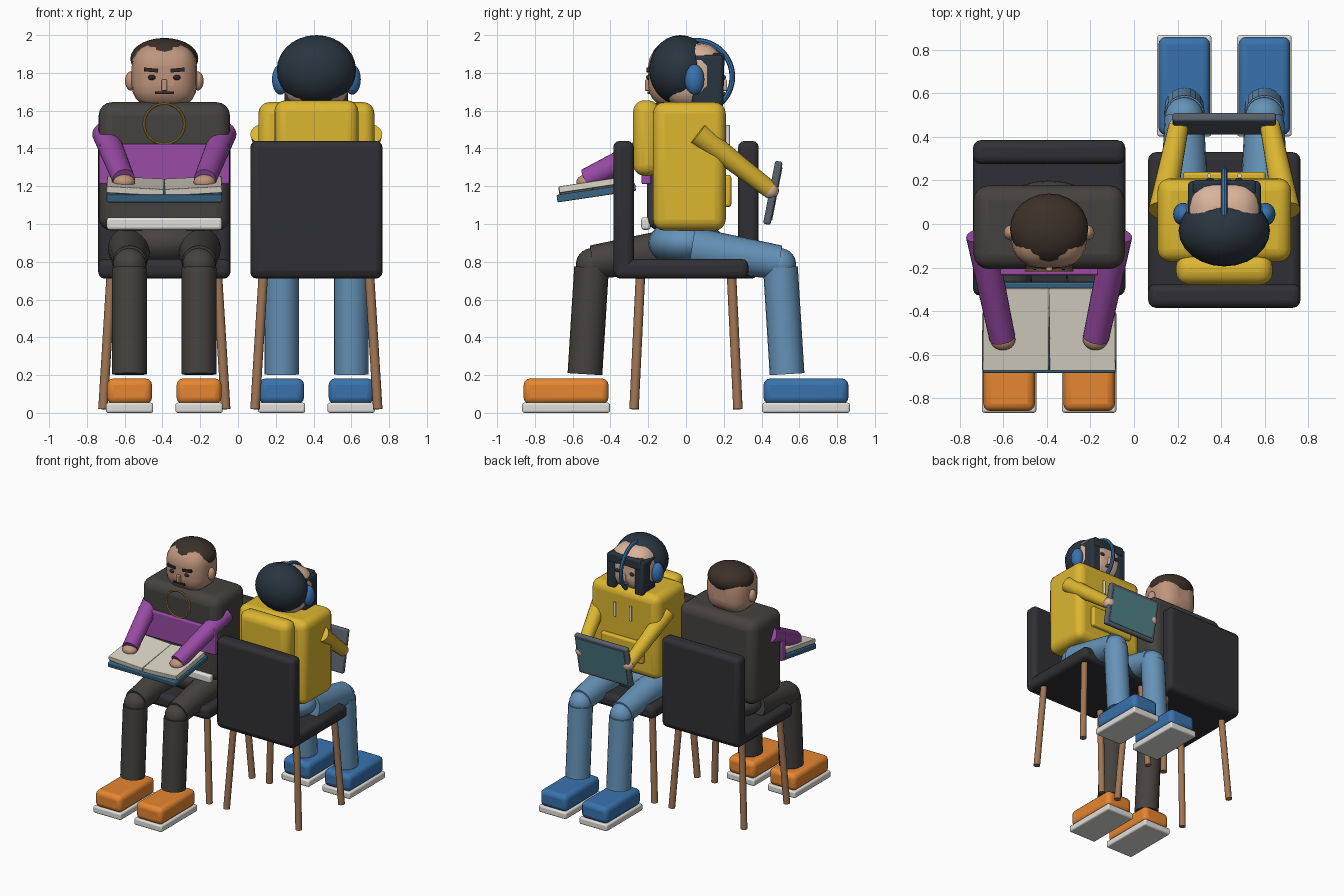
import bpy, bmesh
from math import radians, pi, cos, sin
from mathutils import Matrix, Vector, Euler

if "Cube" in bpy.data.objects:
    bpy.data.objects.remove(bpy.data.objects["Cube"])

PLACE = Matrix()      # placement of the person being built (local front is -y)
PREFIX = ""
mats = {}
COLORS = {
    "black": (.03, .03, .035), "wood": (.35, .18, .09), "charcoal": (.06, .055, .05),
    "purple": (.32, .07, .38), "skin": (.52, .30, .20), "brown": (.045, .03, .022),
    "dark": (.03, .02, .02), "orange": (.80, .24, .03), "white": (.75, .74, .70),
    "gold": (.50, .33, .05), "page": (.70, .66, .56), "navy": (.04, .13, .22),
    "yellow": (.72, .47, .03), "denim": (.13, .29, .48), "blue": (.04, .17, .42),
    "hair": (.022, .035, .05), "grey": (.10, .12, .15), "teal": (.08, .23, .26),
    "tan": (.70, .45, .32), "lips": (.30, .10, .14),
}


def finish(name, bm, color, local, bevel=0, seg=3):
    me = bpy.data.meshes.new(PREFIX + name)
    bm.to_mesh(me)
    bm.free()
    if color not in mats:
        mats[color] = bpy.data.materials.new(color)
        mats[color].diffuse_color = (*COLORS[color], 1)
    me.materials.append(mats[color])
    ob = bpy.data.objects.new(PREFIX + name, me)
    bpy.context.collection.objects.link(ob)
    ob.matrix_world = PLACE @ local
    if bevel:
        mod = ob.modifiers.new("round", "BEVEL")
        mod.width, mod.segments, mod.limit_method = bevel, seg, "ANGLE"
    return ob


def box(name, loc, size, color, bevel=0, rot=(0, 0, 0), seg=3):
    bm = bmesh.new()
    bmesh.ops.create_cube(bm, size=1)
    bmesh.ops.scale(bm, vec=size, verts=bm.verts)
    R = Euler([radians(a) for a in rot]).to_matrix().to_4x4()
    return finish(name, bm, color, Matrix.Translation(loc) @ R, bevel, seg)


def ball(name, loc, radii, color):
    bm = bmesh.new()
    bmesh.ops.create_uvsphere(bm, u_segments=24, v_segments=14, radius=1)
    bmesh.ops.scale(bm, vec=radii, verts=bm.verts)
    return finish(name, bm, color, Matrix.Translation(loc))


def tube(name, a, b, r1, r2, color):
    """Tapered cylinder from a to b."""
    a, b = Vector(a), Vector(b)
    d = b - a
    bm = bmesh.new()
    bmesh.ops.create_cone(bm, cap_ends=True, segments=20, radius1=r1, radius2=r2, depth=d.length)
    R = d.to_track_quat("Z", "Y").to_matrix().to_4x4()
    return finish(name, bm, color, Matrix.Translation((a + b) / 2) @ R)


def ring(name, loc, R, r, color, plane, start=0, end=2 * pi, n=32):
    """Full or partial ring swept in the xz or yz plane."""
    cu = bpy.data.curves.new(name, "CURVE")
    cu.dimensions = "3D"
    cu.bevel_depth, cu.bevel_resolution, cu.use_fill_caps = r, 2, True
    closed = end - start > 6.28
    sp = cu.splines.new("POLY")
    count = n if closed else n + 1
    sp.points.add(count - 1)
    for i in range(count):
        t = start + (end - start) * i / n
        u, v = R * cos(t), R * sin(t)
        sp.points[i].co = (u, 0, v, 1) if plane == "xz" else (0, u, v, 1)
    sp.use_cyclic_u = closed
    tmp = bpy.data.objects.new("tmp", cu)
    bm = bmesh.new()
    me = tmp.to_mesh()
    bm.from_mesh(me)
    tmp.to_mesh_clear()
    bpy.data.objects.remove(tmp)
    return finish(name, bm, color, Matrix.Translation(loc))


SIDES = ((-1, "left_"), (1, "right_"))


def chair():
    box("chair_seat", (0, .025, .763), (.70, .71, .105), "black", .035)
    box("chair_back", (0, .33, 1.08), (.70, .11, .72), "black", .035)
    for s, n in SIDES:
        for f, m in ((-1, "front_"), (1, "back_")):
            tube(n + m + "chair_leg", (s * .325, f * .275, .02), (s * .28, f * .24, .75),
                 .025, .025, "wood")


def lower_body(cloth, shoe):
    ball("pelvis", (0, 0, .90), (.27, .20, .13), cloth)
    for s, n in SIDES:
        x = s * .184
        tube(n + "thigh", (x, -.03, .87), (x, -.495, .797), .115, .09, cloth)
        ball(n + "knee", (x, -.495, .785), (.088, .088, .088), cloth)
        tube(n + "shin", (x, -.535, .205), (x, -.50, .77), .092, .092, cloth)
        box(n + "shoe", (x, -.635, .115), (.238, .45, .135), shoe, .035)
        box(n + "sole", (x, -.635, .027), (.25, .465, .054), "white", .012)


def face(skin):
    box("head", (0, -.04, 1.785), (.345, .32, .345), skin, .12, seg=5)
    box("nose", (0, -.20, 1.735), (.03, .035, .06), skin, .006)
    for s, n in SIDES:
        ball(n + "eye", (s * .066, -.197, 1.776), (.02, .014, .014), "dark")


# ---- reader: charcoal and purple clothes, open book ----
PREFIX, PLACE = "reader_", Matrix.Translation((-.39, 0, 0))
chair()
lower_body("charcoal", "orange")
box("torso", (0, -.015, 1.305), (.695, .385, .68), "charcoal", .07, seg=4)
box("chest_band", (0, -.21, 1.317), (.69, .05, .213), "purple", .008)
box("belt", (0, -.212, 1.002), (.61, .05, .066), "white", .015)
ring("necklace", (0, -.213, 1.53), .107, .006, "gold", "xz")
face("skin")
ball("hair_cap", (0, -.022, 1.875), (.18, .162, .11), "brown")
box("mouth", (0, -.196, 1.695), (.10, .018, .014), "dark")
for s, n in SIDES:
    ball(n + "ear", (s * .178, -.04, 1.757), (.03, .035, .05), "skin")
    box(n + "brow", (s * .07, -.194, 1.815), (.075, .03, .02), "dark", rot=(0, s * -5, 0))
    tube(n + "sleeve", (s * .315, -.05, 1.48), (s * .215, -.525, 1.235), .068, .06, "purple")
    ball(n + "hand", (s * .213, -.53, 1.222), (.058, .05, .04), "skin")
    box(n + "page_block", (s * .153, -.484, 1.202), (.303, .38, .035), "page", .004,
        (8.5, s * -3, 0))
box("book_cover", (0, -.475, 1.165), (.61, .42, .04), "navy", .006, (8.5, 0, 0))

# ---- listener: yellow hoodie, headphones, tablet ----
PREFIX = "listener_"
PLACE = Matrix.Translation((.415, 0, 0)) @ Matrix.Rotation(pi, 4, "Z")
chair()
lower_body("denim", "blue")
box("torso", (0, -.018, 1.305), (.615, .385, .68), "yellow", .06, seg=4)
box("hood", (0, .21, 1.455), (.445, .14, .40), "yellow", .06, seg=4)
box("pocket", (0, -.215, 1.175), (.38, .05, .17), "yellow", .015)
face("tan")
box("mouth", (0, -.197, 1.69), (.06, .02, .02), "lips", .005)
ball("hair", (0, .03, 1.815), (.21, .165, .185), "hair")
box("fringe", (0, -.17, 1.865), (.29, .065, .08), "hair", .015)
ring("headband", (0, -.055, 1.78), .19, .015, "blue", "yz", pi / 2 - .1, 3 * pi / 2 - .35)
for s, n in SIDES:
    box(n + "hair_lock", (s * .125, -.115, 1.755), (.085, .165, .28), "hair", .02)
    ball(n + "ear_pad", (s * .19, -.045, 1.765), (.045, .052, .08), "blue")
    tube(n + "drawstring", (s * .07, -.222, 1.41), (s * .07, -.222, 1.525), .01, .01, "white")
    tube(n + "sleeve", (s * .288, -.06, 1.48), (s * .212, -.44, 1.185), .062, .047, "yellow")
    ball(n + "hand", (s * .212, -.447, 1.178), (.045, .045, .045), "tan")
box("tablet", (0, -.46, 1.165), (.475, .04, .34), "grey", .012, (11, 0, 0))
box("tablet_screen", (0, -.48, 1.161), (.42, .008, .285), "teal", 0, (11, 0, 0))

# ---- smooth shading with kept edges ----
bpy.ops.object.select_all(action="SELECT")
bpy.context.view_layer.objects.active = bpy.context.selected_objects[0]
bpy.ops.object.shade_smooth_by_angle(angle=radians(35))

for m in bpy.data.materials:
    if m.users and not m.is_grease_pencil:
        m.use_nodes = True
        m.node_tree.nodes["Principled BSDF"].inputs["Base Color"].default_value = m.diffuse_color
